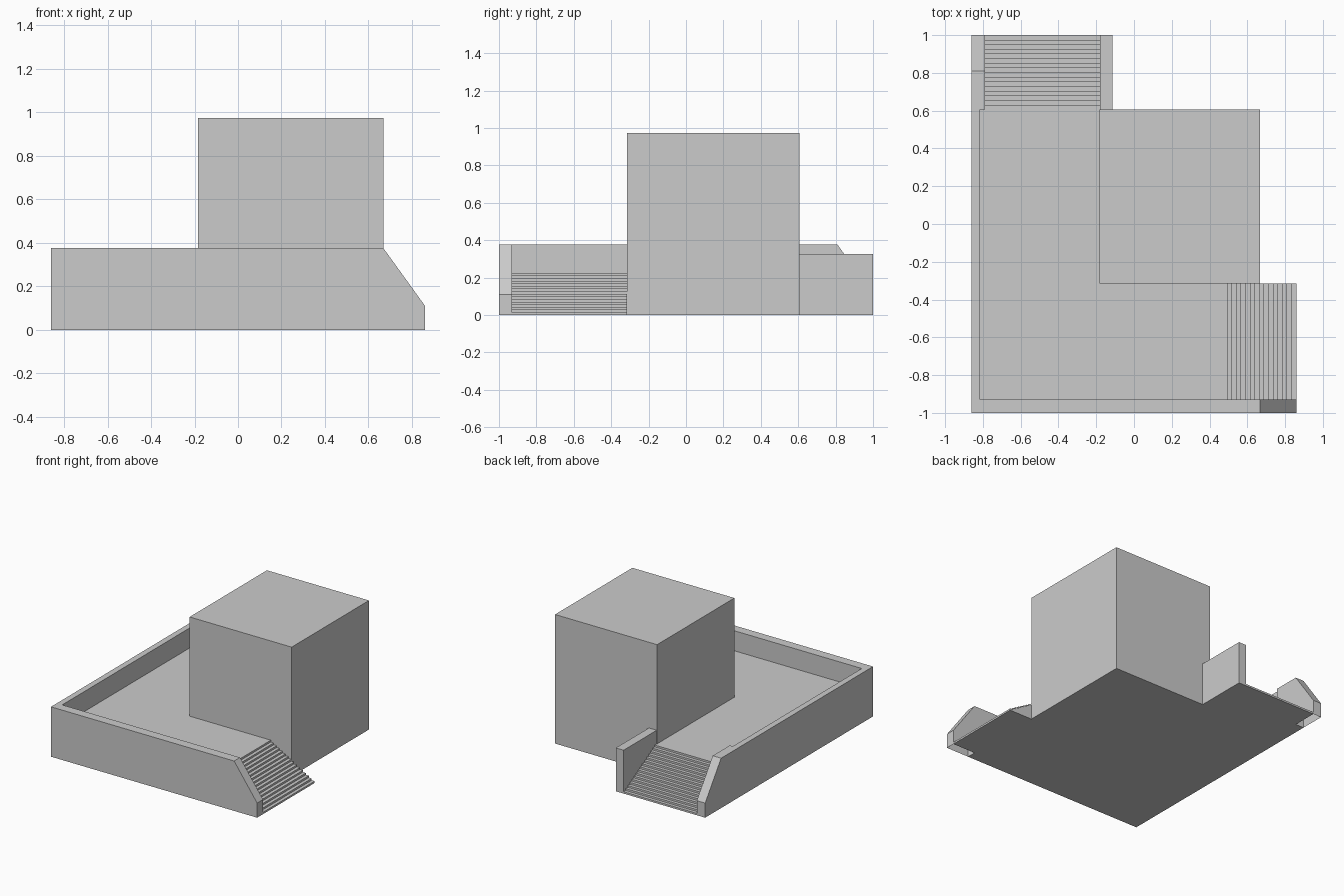
import bpy, bmesh
from mathutils import Vector

if "Cube" in bpy.data.objects:
    bpy.data.objects.remove(bpy.data.objects["Cube"])

FLOOR, RIM, LOW = 0.225, 0.376, 0.11
STEPS = 16


def prism(name, points, offset, open_bottom=False):
    """Extrude a flat outline of 3D points along an offset."""
    bm = bmesh.new()
    face = bm.faces.new([bm.verts.new(p) for p in points])
    result = bmesh.ops.extrude_face_region(bm, geom=[face], use_keep_orig=True)
    moved = [g for g in result["geom"] if isinstance(g, bmesh.types.BMVert)]
    bmesh.ops.translate(bm, verts=moved, vec=Vector(offset))
    bmesh.ops.recalc_face_normals(bm, faces=bm.faces[:])
    if open_bottom:
        under = [f for f in bm.faces if all(v.co.z < 1e-5 for v in f.verts)]
        bmesh.ops.delete(bm, geom=under, context="FACES")
    mesh = bpy.data.meshes.new(name)
    bm.to_mesh(mesh)
    bm.free()
    obj = bpy.data.objects.new(name, mesh)
    bpy.context.collection.objects.link(obj)
    return obj


def box(name, x0, x1, y0, y1, z0, z1):
    outline = [(x0, y0, z0), (x1, y0, z0), (x1, y1, z0), (x0, y1, z0)]
    return prism(name, outline, (0, 0, z1 - z0))


def stair_profile(top, bottom):
    """Stepped outline as (run, height), from the floor edge to the ground."""
    run, rise = (bottom - top) / STEPS, FLOOR / STEPS
    pts = [(top, 0), (top, FLOOR)]
    for i in range(STEPS):
        z = FLOOR - i * rise
        pts.append((top + (i + 1) * run, z))
        pts.append((top + (i + 1) * run, z - rise))
    return pts


# Main tower
box("tower", -0.183, 0.668, -0.315, 0.606, 0, 0.973)

# Sunken terrace floor, L-shaped around the tower
terrace = [(-0.815, -0.93), (0.47, -0.93), (0.47, -0.315),
           (-0.183, -0.315), (-0.183, 0.606), (-0.815, 0.606)]
prism("terrace_floor", [(x, y, 0) for x, y in terrace], (0, 0, FLOOR))

# Perimeter walls
box("front_wall", -0.86, 0.668, -1, -0.93, 0, RIM)
box("left_wall", -0.86, -0.815, -0.93, 0.606, 0, RIM)
box("back_stair_left_wall", -0.86, -0.79, 0.606, 0.81, 0, RIM)
box("back_stair_right_wall", -0.18, -0.115, 0.606, 1, 0, 0.327)

# Sloping wall ends beside the stairs
front_end = [(0.668, 0), (0.86, 0), (0.86, LOW), (0.668, RIM)]
prism("front_wall_end", [(x, -1, z) for x, z in front_end], (0, 0.07, 0), True)
back_end = [(0.81, 0), (1, 0), (1, LOW), (0.81, RIM)]
prism("back_wall_end", [(-0.86, y, z) for y, z in back_end], (0.07, 0, 0), True)

# Stairs
prism("right_stairs", [(x, -0.93, z) for x, z in stair_profile(0.47, 0.86)],
      (0, 0.615, 0))
prism("back_stairs", [(-0.79, y, z) for y, z in stair_profile(0.606, 1)],
      (0.61, 0, 0))
